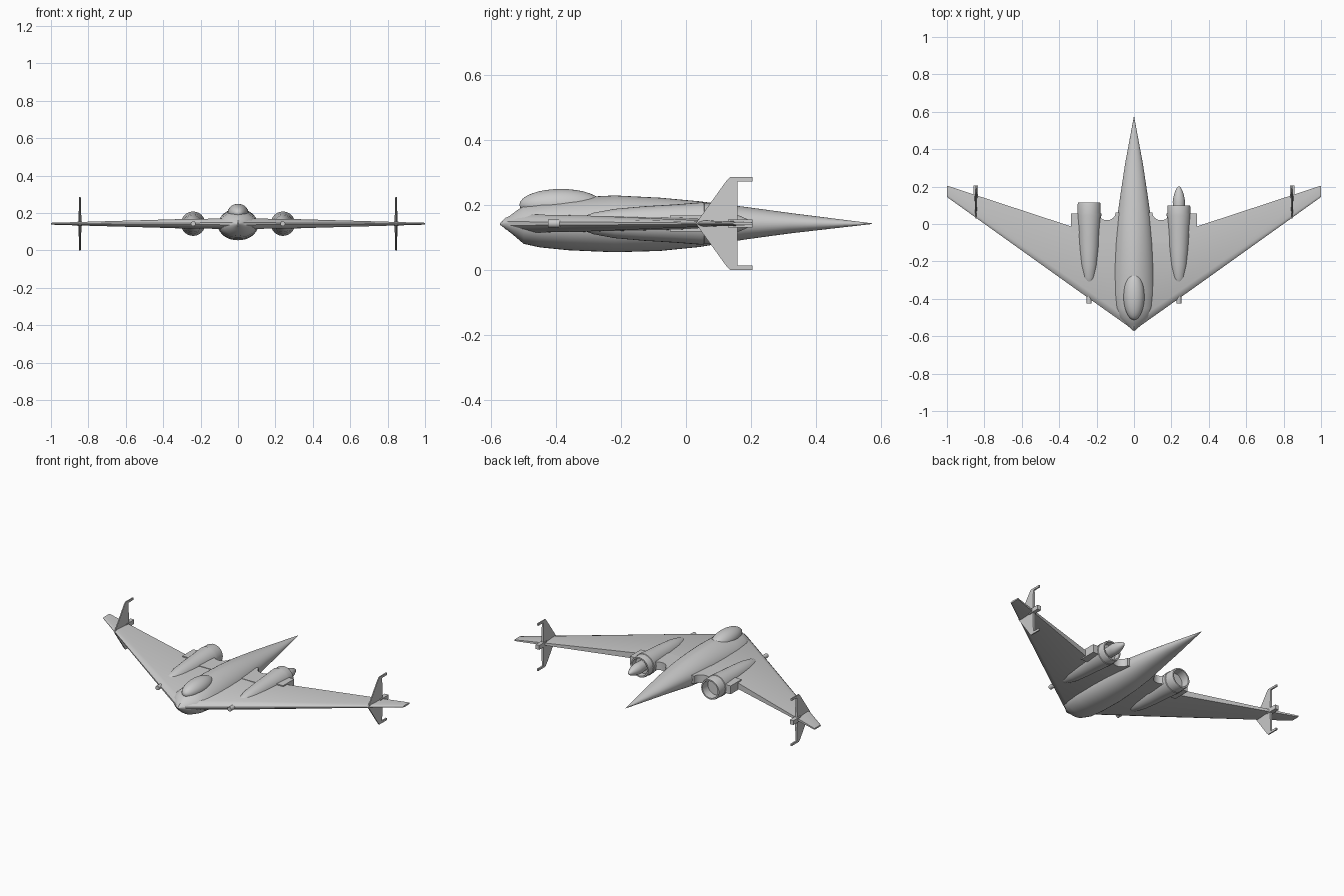
import bpy, bmesh, math

if "Cube" in bpy.data.objects:
    bpy.data.objects.remove(bpy.data.objects["Cube"])

ZC = 0.1425  # height of the wing plane

grey = bpy.data.materials.new("light_grey")
grey.diffuse_color = (0.6, 0.6, 0.6, 1)
grey.use_nodes = True
grey.node_tree.nodes["Principled BSDF"].inputs["Base Color"].default_value = grey.diffuse_color


def finish(name, bm, angle=30, mirror=False):
    """Turn a bmesh into a named, shaded object."""
    bmesh.ops.remove_doubles(bm, verts=bm.verts, dist=1e-5)
    bmesh.ops.recalc_face_normals(bm, faces=bm.faces)
    me = bpy.data.meshes.new(name)
    bm.to_mesh(me)
    bm.free()
    me.materials.append(grey)
    ob = bpy.data.objects.new(name, me)
    bpy.context.collection.objects.link(ob)
    bpy.ops.object.select_all(action='DESELECT')
    ob.select_set(True)
    bpy.context.view_layer.objects.active = ob
    bpy.ops.object.shade_smooth_by_angle(angle=math.radians(angle))
    if mirror:
        ob.modifiers.new("mirror", 'MIRROR').use_mirror_merge = False
    return ob


def loft(bm, rings, caps=True):
    """Skin a list of point rings of equal length."""
    vs = [[bm.verts.new(p) for p in r] for r in rings]
    n = len(vs[0])
    for a, b in zip(vs, vs[1:]):
        for i in range(n):
            j = (i + 1) % n
            bm.faces.new((a[i], a[j], b[j], b[i]))
    if caps:
        bm.faces.new(vs[0])
        bm.faces.new(vs[-1])


def lathe(name, x, profile, n=32):
    """Revolve (radius, y) points about the y axis through (x, ZC)."""
    bm = bmesh.new()
    loft(bm, [[(x + max(r, 1e-4) * math.cos(2 * math.pi * i / n), y,
                ZC + max(r, 1e-4) * math.sin(2 * math.pi * i / n))
               for i in range(n)] for r, y in profile])
    return finish(name, bm)


def slab(name, pts, half):
    """Flat plate with an xy outline, mirrored."""
    bm = bmesh.new()
    loft(bm, [[(x, y, ZC + s * half) for x, y in pts] for s in (-1, 1)])
    return finish(name, bm, mirror=True)


# fuselage: y, half width, top z, bottom z, upper exponent
stations = [(-0.573, 0.001, 0.143, 0.139, 1.7), (-0.535, 0.045, 0.172, 0.110, 1.7),
            (-0.50, 0.082, 0.198, 0.080, 1.7), (-0.45, 0.105, 0.210, 0.069, 1.7),
            (-0.36, 0.110, 0.222, 0.060, 1.7), (-0.22, 0.108, 0.229, 0.054, 1.7),
            (-0.08, 0.100, 0.222, 0.058, 1.8), (0.04, 0.089, 0.211, 0.070, 1.9),
            (0.18, 0.069, 0.194, 0.093, 2.0), (0.32, 0.048, 0.175, 0.112, 2.0),
            (0.573, 0.001, 0.143, 0.141, 2.0)]
bm = bmesh.new()
rings = []
for y, hw, zt, zb, up in stations:
    ring = []
    for i in range(40):
        a = 2 * math.pi * i / 40
        c, s = math.cos(a), math.sin(a)
        e = 2 / (up if s > 0 else 2.1)
        h = zt - ZC if s > 0 else ZC - zb
        ring.append((math.copysign(abs(c) ** e, c) * hw, y,
                     ZC + math.copysign(abs(s) ** e, s) * h))
    rings.append(ring)
loft(bm, rings)
finish("fuselage", bm, 35)

# canopy bubble
bm = bmesh.new()
bmesh.ops.create_uvsphere(bm, u_segments=32, v_segments=16, radius=1)
for v in bm.verts:
    v.co = (v.co.x * 0.056, -0.385 + v.co.y * 0.128, 0.2 + v.co.z * 0.049)
finish("canopy", bm)

# swept wing: x, leading edge y, trailing edge y, half thickness, nose depth
bm = bmesh.new()
rings = []
for x, le, te, t, d in [(0, -0.572, -0.015, 0.029, 0.045),
                        (0.33, -0.338, -0.015, 0.024, 0.04),
                        (1.0, 0.143, 0.205, 0.005, 0.015)]:
    half = [(le + 0.08 * d, 0.2 * t), (le + 0.35 * d, 0.6 * t),
            (le + d, t), (te, 0.75 * t)]
    rings.append([(x, y, ZC + z) for y, z in half]
                 + [(x, y, ZC - z) for y, z in reversed(half)])
loft(bm, rings)
finish("wing", bm, 30, mirror=True)

# inner trailing plate with a scooped rear edge
scoop = [(0.145 - 0.047 * math.cos(a), 0.062 - 0.042 * math.sin(a))
         for a in [math.pi * i / 12 for i in range(13)]]
slab("inner_wing_plate", [(0.04, -0.1), (0.04, 0.062)] + scoop
     + [(0.24, 0.05), (0.24, -0.1)], 0.024)

# block outboard of each engine
slab("engine_side_block", [(0.26, -0.05), (0.26, 0.055), (0.336, 0.055), (0.336, -0.05)], 0.025)

# engines with open exhaust rings
for side, x, end in (("left", -0.24, 0.114), ("right", 0.24, 0.1)):
    lathe(side + "_nacelle", x, [(0, -0.345), (0.02, -0.32), (0.033, -0.285), (0.045, -0.22),
                                 (0.053, -0.13), (0.059, -0.03), (0.065, 0.045),
                                 (0.065, 0.055), (0.058, 0.06)])
    lathe(side + "_exhaust_ring", x, [(0, 0.05), (0.062, 0.05), (0.062, end - 0.01),
                                      (0.059, end), (0.051, end), (0.049, 0.065), (0, 0.065)])

# exhaust bullet in the right engine only
lathe("exhaust_bullet", 0.24, [(0, 0.06), (0.03, 0.06), (0.033, 0.118), (0.031, 0.135),
                               (0.024, 0.165), (0.013, 0.19), (0.005, 0.2), (0, 0.202)])

# gun stubs on the leading edge
for side, x in (("left", -0.24), ("right", 0.24)):
    lathe(side + "_gun", x, [(0, -0.425), (0.013, -0.425), (0.013, -0.33), (0, -0.33)], 16)

# tip fins: y, height above the wing plane, half thickness
outline = [(0.03, 0, 0.003), (0.122, 0.128, 0.003), (0.135, 0.1425, 0.003),
           (0.205, 0.1425, 0.004), (0.205, 0.130, 0.004), (0.158, 0.130, 0.005),
           (0.158, 0, 0.008)]
bm = bmesh.new()
for s in (1, -1):
    loft(bm, [[(0.845 + k * t, y, ZC + s * z) for y, z, t in outline] for k in (-1, 1)])
finish("tip_fin", bm, 20, mirror=True)

# small block behind each fin
slab("fin_block", [(0.835, 0.13), (0.835, 0.205), (0.859, 0.205), (0.859, 0.13)], 0.013)
